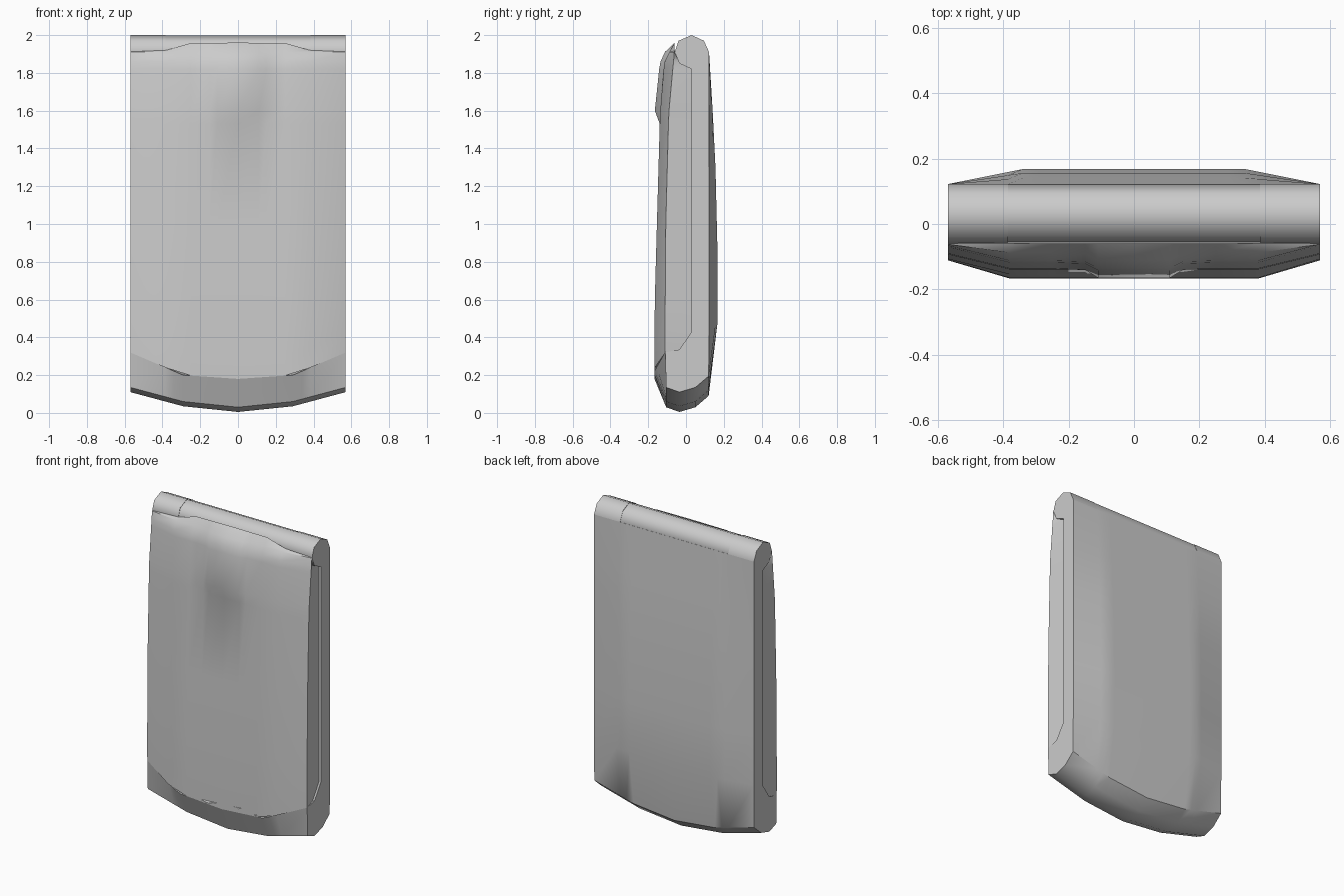
import bpy, bmesh, math

if "Cube" in bpy.data.objects:
    bpy.data.objects.remove(bpy.data.objects["Cube"])


def lerp(table, v):
    """Piecewise linear lookup in a list of (key, value) pairs."""
    for (a, p), (b, q) in zip(table, table[1:]):
        if v <= b:
            return p + (q - p) * max(0, v - a) / (b - a)
    return table[-1][1]


def loft(name, rings, angle):
    """Skin closed rings of points and cap both ends."""
    bm = bmesh.new()
    vs = [[bm.verts.new(p) for p in r] for r in rings]
    for a, b in zip(vs, vs[1:]):
        n = len(a)
        for i in range(n):
            j = (i + 1) % n
            bm.faces.new((a[i], a[j], b[j], b[i]))
    bm.faces.new(vs[0][::-1])
    bm.faces.new(vs[-1])
    bmesh.ops.recalc_face_normals(bm, faces=bm.faces)
    me = bpy.data.meshes.new(name)
    bm.to_mesh(me)
    bm.free()
    ob = bpy.data.objects.new(name, me)
    bpy.context.collection.objects.link(ob)
    bpy.ops.object.select_all(action='DESELECT')
    bpy.context.view_layer.objects.active = ob
    ob.select_set(True)
    bpy.ops.object.shade_smooth_by_angle(angle=math.radians(angle))
    return ob


def mirrored(half):
    return [-x for x in reversed(half) if x > 0] + half


W = 0.57
BOTTOM = [(0, 0.005), (0.29, 0.035), (W, 0.11)]    # curve of the foot
LIP = [(0, 0.18), (0.29, 0.20), (W, 0.32)]         # seam above the chin
CROWN = [(0, 1), (0.34, 1), (W, 0)]                # cross-section bulge


# Rear half with the chin lip at the bottom
def body_ring(x):
    a = abs(x)
    zb, zl, k = lerp(BOTTOM, a), lerp(LIP, a), lerp(CROWN, a)
    back = [(1.91, 0), (1.6, 0.019), (1.3, 0.034), (0.8, 0.046), (0.47, 0.044)]
    pts = [(0.122 + d * k, z) for z, d in back]
    pts += [(0.12, zb + 0.085), (0.05, zb + 0.025), (-0.035, zb),
            (-0.105, zb + 0.025), (-0.11 - 0.057 * k, zl),
            (-0.035, zl + 0.015), (0.03, zl + 0.11), (0.03, 1.82), (0.05, 1.91)]
    return [(x, y, z) for y, z in pts]


loft("rear_body", [body_ring(x) for x in mirrored([0, 0.29, 0.34, 0.385, W])], 42)

# Hinge: two outer knuckles and the middle barrel
KNUCKLE = [(-0.035, 1.85), (-0.06, 1.91), (-0.04, 1.97), (0.03, 2.0),
           (0.095, 1.97), (0.122, 1.91), (0.12, 1.80), (0.03, 1.82)]
BARREL = [(-0.035, 1.85), (-0.058, 1.91), (-0.038, 1.968), (0.03, 1.998),
          (0.094, 1.968), (0.121, 1.91), (0.095, 1.85), (0.03, 1.82)]


def hinge(name, profile, x0, x1):
    loft(name, [[(x, y, z) for y, z in profile] for x in (x0, x1)], 50)


hinge("hinge_knuckle_left", KNUCKLE, -W, -0.385)
hinge("hinge_knuckle_right", KNUCKLE, 0.385, W)
hinge("hinge_barrel", BARREL, -0.385, 0.385)

# Front flip cover; rows: z, centre y, edge y, hump depth, back y
ROWS = [(None, -0.167, -0.11, 0, -0.035), (None, -0.167, -0.111, 0, 0.03),
        (0.6, -0.165, -0.11, 0, 0.03), (1.0, -0.154, -0.107, 0, 0.03),
        (1.53, -0.139, -0.093, 0, 0.03), (1.6, -0.136, -0.09, 0.029, 0.03),
        (1.82, -0.118, -0.07, 0.024, 0.03), (1.86, -0.112, -0.066, 0.023, -0.035),
        (1.91, -0.088, -0.062, 0.024, -0.05)]
COLS = mirrored([0, 0.11, 0.15, 0.25, 0.38, W])


def cover_ring(i, row):
    z0, yc, ye, hump, yb = row
    ring = []
    for x in COLS:
        a = abs(x)
        z = lerp(LIP, a) + 0.11 * i if z0 is None else z0
        k = lerp([(0, 1), (0.38, 1), (W, 0)], a)
        h = lerp([(0, 1), (0.11, 1), (0.15, 0.15), (0.25, 0)], a)
        ring.append((x, ye + (yc - ye) * k - hump * h, z))
    zs = ring[0][2]
    return ring + [(W - 0.015, yb, zs), (0.015 - W, yb, zs)]


rings = [cover_ring(i, r) for i, r in enumerate(ROWS)]
# Top edge rises to the barrel in the middle
top = [(x, -0.06, lerp([(0, 1.96), (0.25, 1.958), (0.38, 1.92), (W, 1.912)], abs(x)))
       for x in COLS]
rings.append(top + [(W - 0.015, -0.05, 1.912), (0.015 - W, -0.05, 1.912)])
loft("flip_cover", rings, 45)
